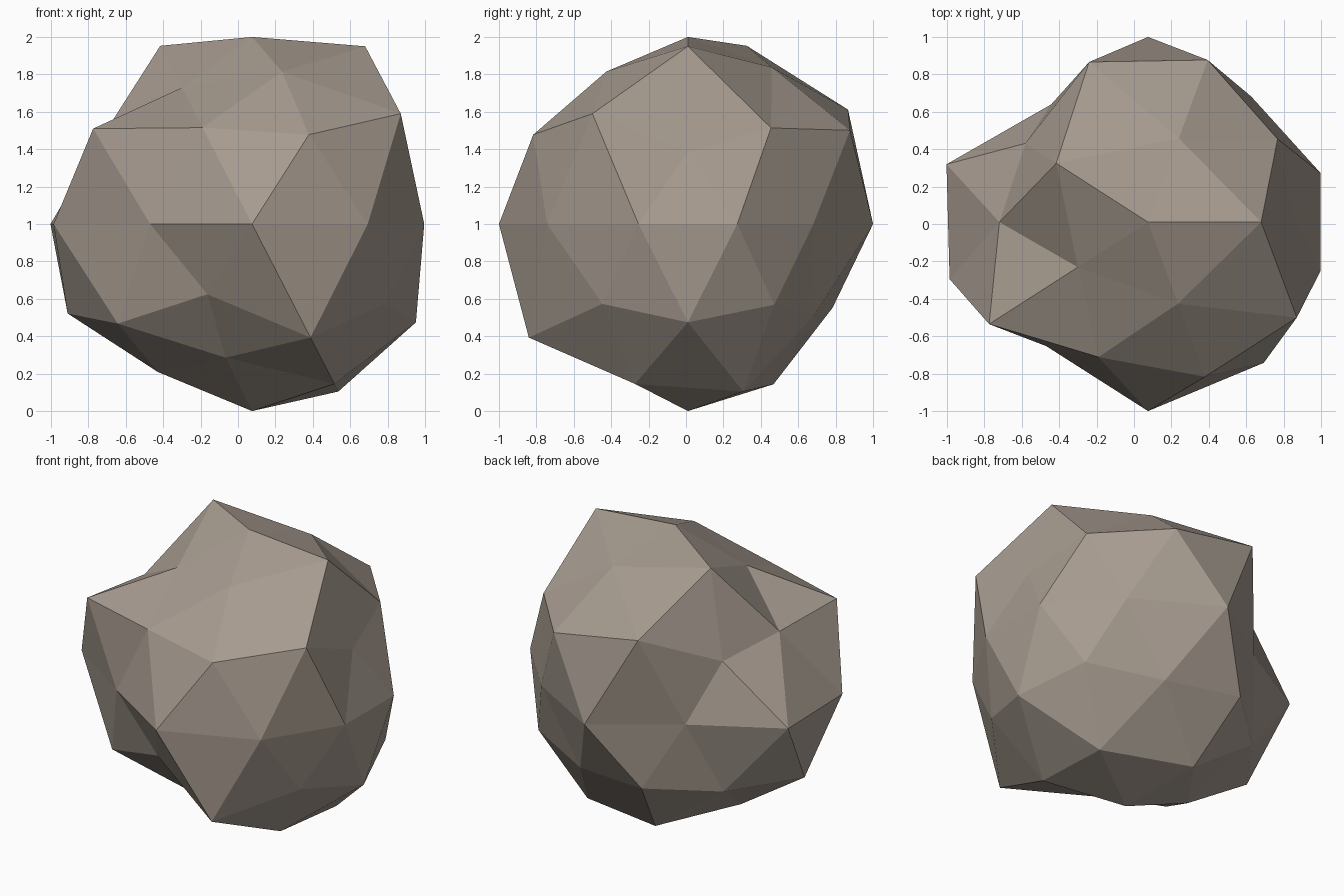
import bpy, bmesh, math

if "Cube" in bpy.data.objects:
    bpy.data.objects.remove(bpy.data.objects["Cube"])

# Bumpy low-poly boulder: an icosphere whose rings of points are pushed in or out.
# ring height on the unit sphere, first angle in degrees, push factor around the ring
RINGS = [
    (1.000, 0, [1.0]),
    (0.851, 0, [1.117, 0.985, 1.12, 0.857, 0.958]),
    (0.526, 36, [0.977, 1.163, 0.907, 0.98, 1.122]),
    (0.447, 0, [0.86, 1.12, 0.88, 1.14, 1.068]),
    (0.000, 18, [0.94, 0.912, 1.088, 0.855, 1.10, 1.083, 0.90, 1.11, 1.022, 0.94]),
    (-0.447, 36, [0.965, 1.0, 1.07, 0.84, 0.955]),
    (-0.526, 0, [1.0, 0.92, 0.945, 1.013, 1.155]),
    (-0.851, 36, [1.053, 1.007, 0.93, 0.84, 1.005]),
    (-1.000, 0, [1.0]),
]
STRETCH = (1.03, 0.91, 1.0)
CENTRE = (0.075, 0.01, 1.0)


def push(co):
    """Push factor for a point of the unit sphere."""
    _, start, values = min(RINGS, key=lambda ring: abs(ring[0] - co.z))
    step = 360 / len(values)
    angle = math.degrees(math.atan2(co.y, co.x))
    return values[round((angle - start) / step) % len(values)]


bm = bmesh.new()
bmesh.ops.create_icosphere(bm, subdivisions=2, radius=1.0)
for v in bm.verts:
    r = push(v.co.normalized())
    for i in range(3):
        v.co[i] = CENTRE[i] + v.co[i] * STRETCH[i] * r
bmesh.ops.recalc_face_normals(bm, faces=bm.faces)

mesh = bpy.data.meshes.new("boulder")
bm.to_mesh(mesh)
bm.free()
boulder = bpy.data.objects.new("boulder", mesh)
bpy.context.collection.objects.link(boulder)

# Single warm grey stone colour
stone = bpy.data.materials.new("warm grey stone")
stone.diffuse_color = (0.38, 0.325, 0.275, 1.0)
stone.use_nodes = True
stone.node_tree.nodes["Principled BSDF"].inputs["Base Color"].default_value = stone.diffuse_color
mesh.materials.append(stone)
